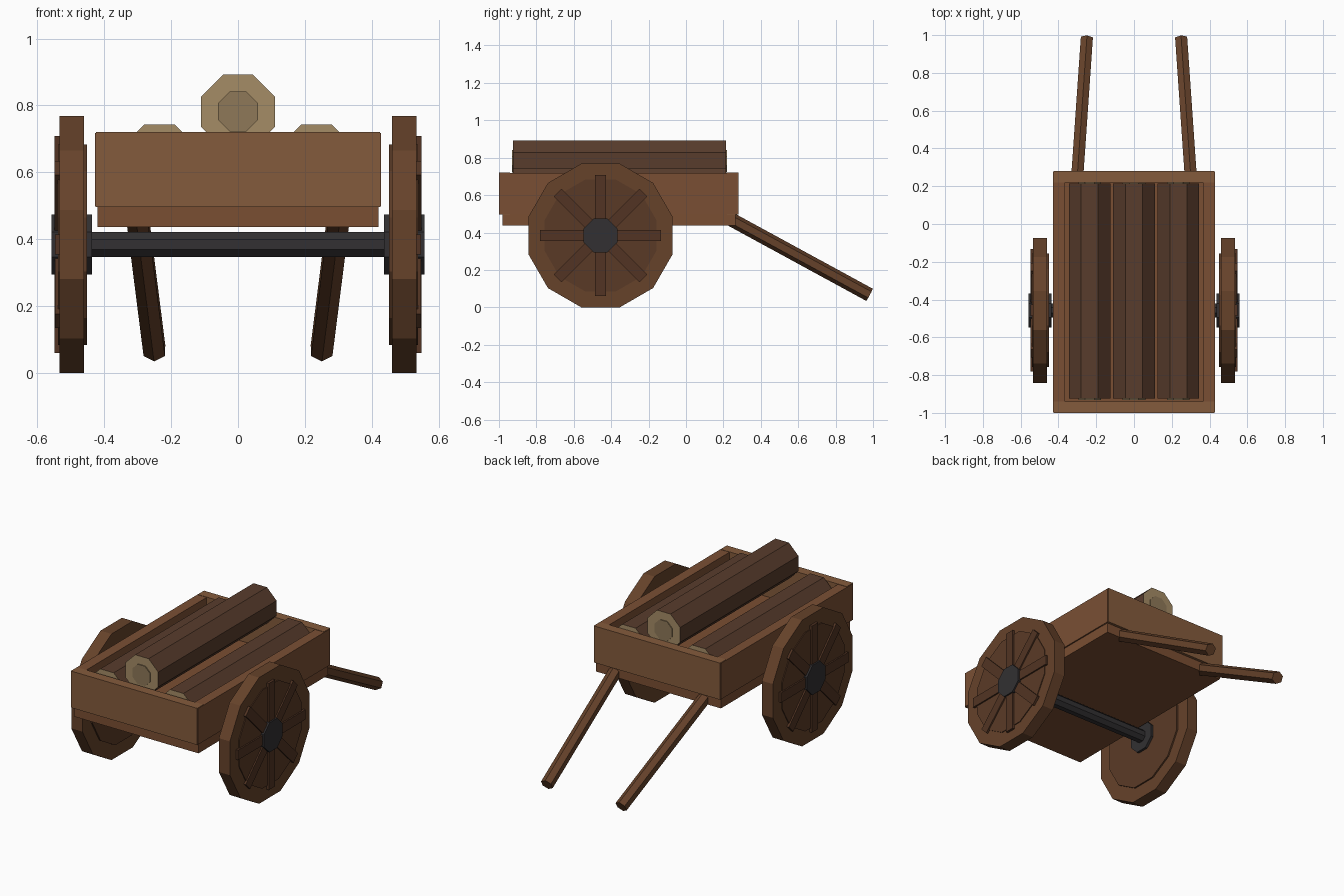
import bpy, bmesh, math
from mathutils import Vector, Matrix

if "Cube" in bpy.data.objects:
    bpy.data.objects.remove(bpy.data.objects["Cube"])


def material(name, r, g, b):
    m = bpy.data.materials.new(name)
    m.diffuse_color = [((c / 255 + 0.055) / 1.055) ** 2.4 for c in (r, g, b)] + [1]
    m.use_nodes = True
    m.node_tree.nodes["Principled BSDF"].inputs["Base Color"].default_value = m.diffuse_color
    return m


BOARD = material("board", 132, 91, 60)
SIDE = material("side_board", 122, 79, 52)
FLOOR = material("floor_wood", 122, 78, 50)
RIM = material("rim_wood", 102, 66, 42)
DISC = material("disc_wood", 90, 58, 38)
SPOKE = material("spoke_wood", 82, 52, 35)
IRON = material("iron", 50, 48, 50)
BARK = material("bark", 88, 60, 44)
CUT = material("cut_wood", 165, 140, 102)
CORE = material("core_wood", 142, 120, 88)


def finish(name, bm, *mats):
    bmesh.ops.recalc_face_normals(bm, faces=bm.faces[:])
    me = bpy.data.meshes.new(name)
    bm.to_mesh(me)
    bm.free()
    for m in mats:
        me.materials.append(m)
    ob = bpy.data.objects.new(name, me)
    bpy.context.collection.objects.link(ob)
    return ob


def box(name, lo, hi, mat, matrix=Matrix()):
    lo, hi = Vector(lo), Vector(hi)
    bm = bmesh.new()
    bmesh.ops.create_cube(bm, size=1, matrix=matrix @ Matrix.Translation((lo + hi) / 2)
                          @ Matrix.Diagonal((*(hi - lo), 1)))
    return finish(name, bm, mat)


def prism(name, p0, p1, apothem, n, mat, cap=None, flat=True):
    """Regular n-sided bar from p0 to p1, with a flat or an edge on top."""
    p0, p1 = Vector(p0), Vector(p1)
    d = (p1 - p0).normalized()
    u = d.cross(Vector((0, 0, 1))).normalized()
    v = u.cross(d)
    r = apothem / math.cos(math.pi / n)
    bm = bmesh.new()
    rings = []
    for p in (p0, p1):
        angles = [(k + 0.5 * flat) * 2 * math.pi / n for k in range(n)]
        rings.append([bm.verts.new(p + r * (math.sin(a) * u + math.cos(a) * v)) for a in angles])
    a, b = rings
    for k in range(n):
        j = (k + 1) % n
        bm.faces.new((a[k], a[j], b[j], b[k]))
    for ring in rings:
        bm.faces.new(ring).material_index = 1 if cap else 0
    return finish(name, bm, *([mat, cap] if cap else [mat]))


# Cart bed: floor and four walls
box("floor", (-0.42, -0.98, 0.437), (0.42, 0.264, 0.515), FLOOR)
box("front_wall", (-0.425, -1.0, 0.497), (0.425, -0.94, 0.72), BOARD)
box("back_wall", (-0.425, 0.22, 0.497), (0.425, 0.28, 0.72), BOARD)

# Axle
WY, WZ = -0.457, 0.384
prism("axle", (-0.45, WY, WZ), (0.45, WY, WZ), 0.037, 8, IRON)

for s, side in ((-1, "left"), (1, "right")):
    x0, x1 = sorted((s * 0.365, s * 0.428))
    box(f"{side}_wall", (x0, -0.996, 0.498), (x1, 0.276, 0.718), SIDE)

    # Wheel: rim, panel disc, hub and spokes on the outside
    def ring(part, xa, xb, r, n, mat):
        prism(f"{side}_wheel_{part}", (s * xa, WY, WZ), (s * xb, WY, WZ), r, n, mat)
    ring("rim", 0.46, 0.534, 0.384, 12, RIM)
    ring("disc", 0.451, 0.539, 0.30, 12, DISC)
    ring("hub", 0.436, 0.558, 0.09, 8, IRON)
    x0, x1 = sorted((s * 0.50, s * 0.549))
    for k in range(4):
        turn = Matrix.Translation((0, WY, WZ)) @ Matrix.Rotation(k * math.pi / 4, 4, 'X')
        e = 0.0006 * k * s
        box(f"{side}_wheel_spoke_{k + 1}", (x0 - e, -0.03, -0.324), (x1 - e, 0.03, 0.324), SPOKE, turn)

    # Pull handle
    prism(f"{side}_handle", (s * 0.302, 0.23, 0.476), (s * 0.25, 0.981, 0.067),
          0.032, 6, RIM, flat=False)

# Logs with pale cut ends and darker cores
for name, x, z in (("left_log", -0.235, 0.633), ("right_log", 0.235, 0.633), ("top_log", 0, 0.782)):
    prism(name, (x, -0.925, z), (x, 0.214, z), 0.11, 8, BARK, CUT)
    prism(name + "_core", (x, -0.931, z), (x, 0.219, z), 0.06, 8, CORE)
